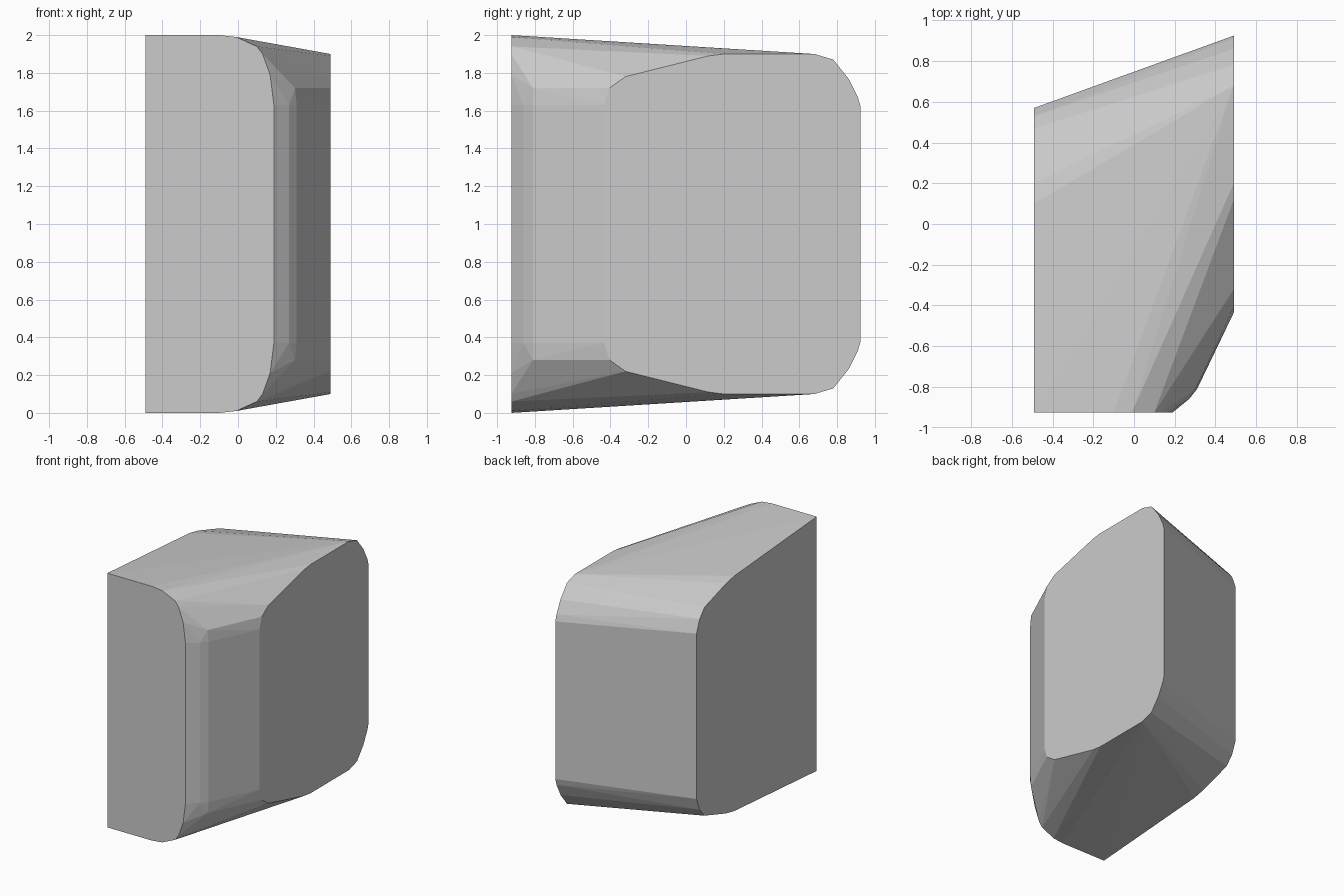
import bpy, bmesh, math

if "Cube" in bpy.data.objects:
    bpy.data.objects.remove(bpy.data.objects["Cube"])

# Upper halves of each outline; the lower halves are mirrored about z = 1
front = [(-0.49, 2.0), (-0.1, 2.0), (-0.01, 1.99), (0.1, 1.94),
         (0.13, 1.9), (0.17, 1.79), (0.19, 1.63)]
right = [(-0.435, 1.63), (-0.405, 1.72), (-0.32, 1.78), (0.12, 1.89), (0.2, 1.9),
         (0.68, 1.9), (0.78, 1.87), (0.86, 1.77), (0.91, 1.67), (0.925, 1.62)]
left = [(0.1, 1.925), (0.2, 1.905), (0.47, 1.82), (0.53, 1.75), (0.57, 1.65)]
corner = [(0.27, -0.86, 1.63), (0.31, -0.81, 1.63), (0.302, -0.81, 1.72)]

pts = [(x, -0.925, z) for x, z in front]
pts += [(0.49, y, z) for y, z in right]
pts += [(-0.49, y, z) for y, z in left]
pts += corner
pts += [(x, y, 2 - z) for x, y, z in pts]

# Block: convex skin over the outlines
bm = bmesh.new()
for p in pts:
    bm.verts.new(p)
bmesh.ops.convex_hull(bm, input=bm.verts[:])
loose = [v for v in bm.verts if not v.link_faces]
bmesh.ops.delete(bm, geom=loose, context='VERTS')
bmesh.ops.dissolve_limit(bm, angle_limit=math.radians(0.5),
                         verts=bm.verts[:], edges=bm.edges[:])
bmesh.ops.recalc_face_normals(bm, faces=bm.faces[:])
mesh = bpy.data.meshes.new("rounded_block")
bm.to_mesh(mesh)
bm.free()
block = bpy.data.objects.new("rounded_block", mesh)
bpy.context.collection.objects.link(block)
